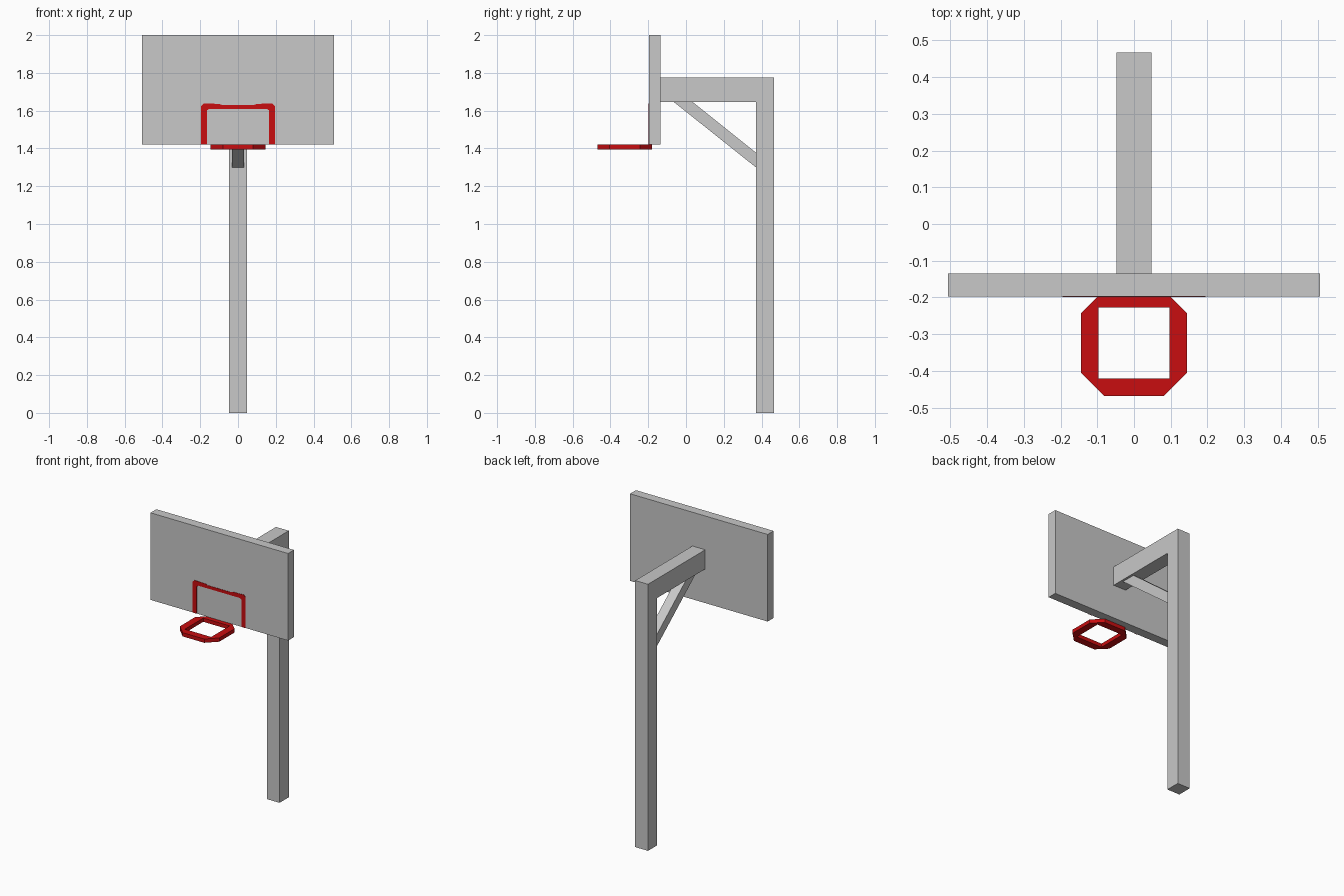
import bpy, bmesh
from mathutils import Vector

if "Cube" in bpy.data.objects:
    bpy.data.objects.remove(bpy.data.objects["Cube"])


def material(name, rgb):
    m = bpy.data.materials.new(name)
    m.diffuse_color = (*rgb, 1)
    m.use_nodes = True
    m.node_tree.nodes["Principled BSDF"].inputs["Base Color"].default_value = m.diffuse_color
    return m


GREY = material("light_grey", (0.58, 0.58, 0.58))
RED = material("red", (0.58, 0.004, 0.005))


def finish(name, bm, mat):
    bmesh.ops.recalc_face_normals(bm, faces=bm.faces[:])
    me = bpy.data.meshes.new(name)
    bm.to_mesh(me)
    bm.free()
    me.materials.append(mat)
    ob = bpy.data.objects.new(name, me)
    bpy.context.collection.objects.link(ob)
    return ob


def prism(name, points, offset, mat):
    """Extrude a closed 3D outline along an offset vector."""
    bm = bmesh.new()
    face = bm.faces.new([bm.verts.new(p) for p in points])
    ext = bmesh.ops.extrude_face_region(bm, geom=[face], use_keep_orig=True)
    verts = [g for g in ext["geom"] if isinstance(g, bmesh.types.BMVert)]
    bmesh.ops.translate(bm, verts=verts, vec=Vector(offset))
    return finish(name, bm, mat)


def side_prism(name, profile, half, mat):
    return prism(name, [(-half, y, z) for y, z in profile], (2 * half, 0, 0), mat)


# Backboard panel
side_prism("backboard", [(-0.197, 1.42), (-0.135, 1.42), (-0.135, 2), (-0.197, 2)], 0.507, GREY)

# Post with its horizontal arm, one bent profile
side_prism("post_and_arm", [(0.37, 0), (0.467, 0), (0.467, 1.775), (-0.135, 1.775),
                            (-0.135, 1.647), (0.37, 1.647)], 0.047, GREY)

# Diagonal brace under the arm
side_prism("brace", [(-0.066, 1.647), (0.034, 1.647), (0.37, 1.378), (0.37, 1.30)], 0.032, GREY)

# Painted target outline on the board, a thin mirrored plate
half = [(0.195, 1.42), (0.195, 1.625), (0.182, 1.638), (0.1, 1.636), (0.085, 1.63)]
inner = [(0.085, 1.61), (0.155, 1.61), (0.165, 1.6), (0.165, 1.42)]
outline = (half + [(-x, z) for x, z in half[::-1]]
           + [(-x, z) for x, z in inner[::-1]] + inner)
prism("target_outline", [(x, -0.1995, z) for x, z in outline], (0, 0.004, 0), RED)

# Rim: octagonal outside, square hole inside
CY, R, C, H = -0.324, 0.145, 0.08, 0.097
octagon = [(R, -C), (R, C), (C, R), (-C, R), (-R, C), (-R, -C), (-C, -R), (C, -R)]
square = [(H, -H), (H, H), (H, H), (-H, H), (-H, H), (-H, -H), (-H, -H), (H, -H)]
bm = bmesh.new()
rings = [[bm.verts.new((x, y + CY, z)) for x, y in shape]
         for shape, z in ((octagon, 1.42), (octagon, 1.395), (square, 1.395), (square, 1.42))]
for k in range(4):
    a, b = rings[k], rings[(k + 1) % 4]
    for i in range(8):
        j = (i + 1) % 8
        bm.faces.new((a[i], a[j], b[j], b[i]))
bmesh.ops.remove_doubles(bm, verts=bm.verts[:], dist=0.0005)
finish("rim", bm, RED)
